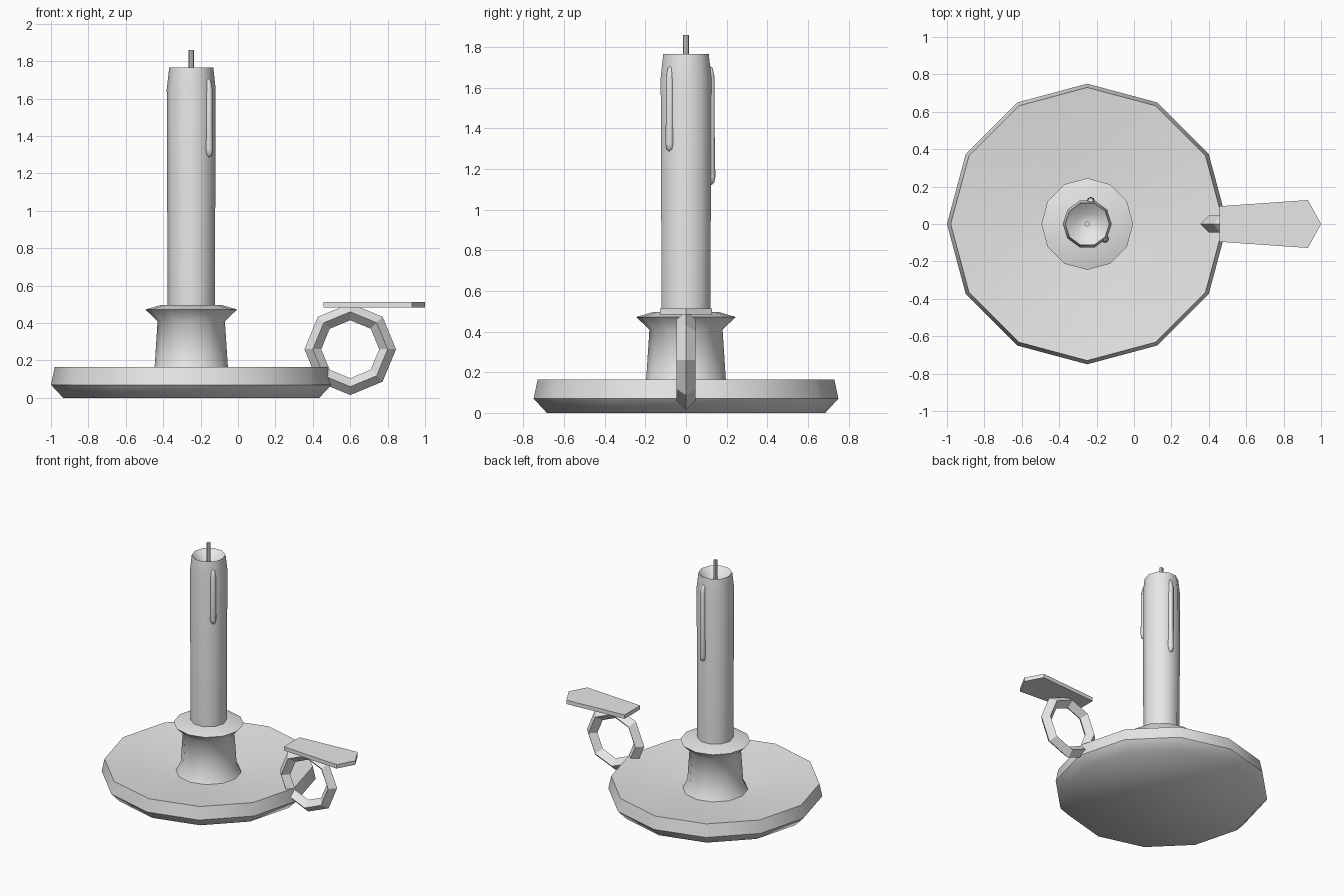
import bpy, bmesh, math

if "Cube" in bpy.data.objects:
    bpy.data.objects.remove(bpy.data.objects["Cube"])

CX = -0.25  # candle and dish axis

grey = bpy.data.materials.new("grey")
grey.diffuse_color = (0.8, 0.8, 0.8, 1)
grey.use_nodes = True
grey.node_tree.nodes["Principled BSDF"].inputs["Base Color"].default_value = grey.diffuse_color


def finish(name, bm, angle=40):
    bmesh.ops.recalc_face_normals(bm, faces=bm.faces)
    me = bpy.data.meshes.new(name)
    bm.to_mesh(me)
    bm.free()
    me.materials.append(grey)
    ob = bpy.data.objects.new(name, me)
    bpy.context.collection.objects.link(ob)
    bpy.ops.object.select_all(action='DESELECT')
    ob.select_set(True)
    bpy.context.view_layer.objects.active = ob
    bpy.ops.object.shade_smooth_by_angle(angle=math.radians(angle))
    return ob


def lathe(name, profile, sides, angle=40, x=CX, y=0.0):
    """Revolve (radius, z) points; zero radius closes to a single point."""
    bm = bmesh.new()
    rings = []
    for r, z in profile:
        if r == 0:
            rings.append([bm.verts.new((x, y, z))] * sides)
        else:
            rings.append([bm.verts.new((x + r * math.cos(2 * math.pi * i / sides),
                                        y + r * math.sin(2 * math.pi * i / sides), z))
                          for i in range(sides)])
    for a, b in zip(rings, rings[1:]):
        for i in range(sides):
            j = (i + 1) % sides
            bm.faces.new(list(dict.fromkeys((a[i], a[j], b[j], b[i]))))
    if profile[0][0] > 0:
        bm.faces.new(rings[0])
    return finish(name, bm, angle)


# Dish with a shallow sloping floor
lathe("dish", [(0.685, 0), (0.75, 0.07), (0.73, 0.165), (0.22, 0.1), (0, 0.095)], 12, 50)

# Candle socket with flared collar
lathe("socket", [(0.232, 0.095), (0.196, 0.165), (0.18, 0.41), (0.245, 0.472),
                 (0.16, 0.497), (0, 0.497)], 12, 50)

# Candle with a hollow melted top
lathe("candle", [(0.126, 0.45), (0.131, 1.65), (0.118, 1.765), (0.06, 1.715), (0, 1.70)], 10)

# Wick
lathe("wick", [(0.014, 1.69), (0.014, 1.86), (0, 1.86)], 8)


# Wax drips running down the candle side
def drip(name, degrees, low, high):
    a = math.radians(degrees)
    h = high - low
    profile = [(0, low), (0.016, low + 0.012), (0.022, low + 0.04), (0.019, low + 0.4 * h),
               (0.019, high - 0.06), (0.013, high - 0.012), (0, high)]
    ob = lathe(name, profile, 8, 60, CX + 0.124 * math.cos(a), 0.124 * math.sin(a))
    for v in ob.data.vertices:  # lean in with the tapered top
        lean = max(0, v.co.z - 1.65) * 0.11
        v.co.x -= lean * math.cos(a)
        v.co.y -= lean * math.sin(a)


drip("front_drip", -40, 1.285, 1.71)
drip("back_drip", 81, 1.12, 1.71)

# Finger ring: eight segments with a diamond section
bm = bmesh.new()
grid = []
for i in range(8):
    a = math.pi / 4 * i
    grid.append([bm.verts.new((0.6 + r * math.cos(a), y, 0.26 + r * math.sin(a)))
                 for r, y in ((0.245, 0), (0.2, 0.046), (0.155, 0), (0.2, -0.046))])
for i in range(8):
    for j in range(4):
        n, k = (i + 1) % 8, (j + 1) % 4
        bm.faces.new((grid[i][j], grid[n][j], grid[n][k], grid[i][k]))
finish("finger_ring", bm, 25)

# Thumb plate
bm = bmesh.new()
outline = [(0.457, -0.095), (0.93, -0.128), (1.0, 0), (0.93, 0.128), (0.457, 0.095)]
face = bm.faces.new([bm.verts.new((x, y, 0.483)) for x, y in outline])
top = bmesh.ops.extrude_face_region(bm, geom=[face])
bmesh.ops.translate(bm, vec=(0, 0, 0.03),
                    verts=[g for g in top["geom"] if isinstance(g, bmesh.types.BMVert)])
finish("thumb_plate", bm, 25)
